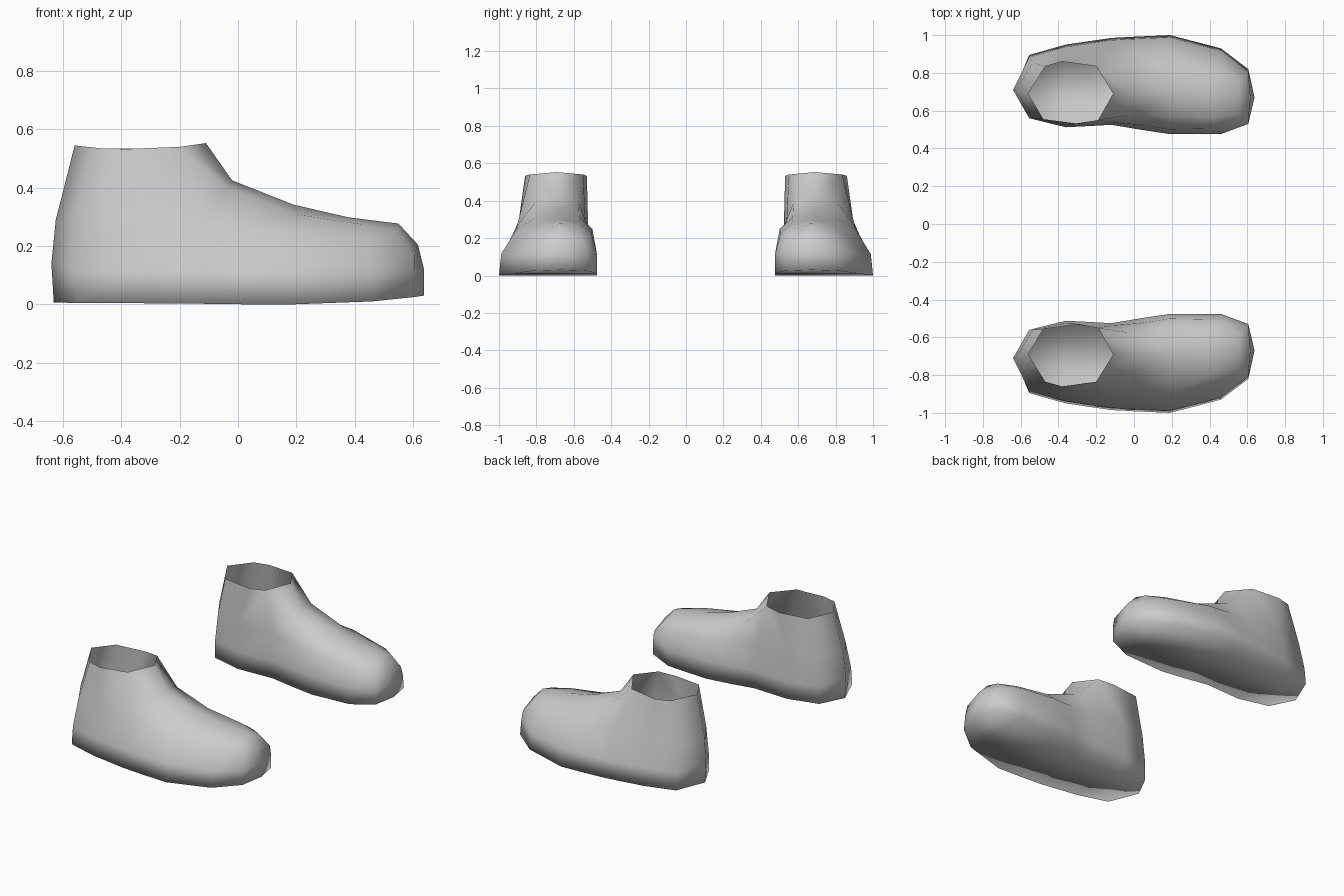
import bpy, bmesh

if "Cube" in bpy.data.objects:
    bpy.data.objects.remove(bpy.data.objects["Cube"])

grey = bpy.data.materials.new("plain grey")
grey.diffuse_color = (0.6, 0.6, 0.6, 1)
grey.use_nodes = True
grey.node_tree.nodes["Principled BSDF"].inputs["Base Color"].default_value = grey.diffuse_color

# Stations from heel to toe: x, sole height, outer y, inner y, height of the upper loop
STATIONS = [
    (-0.555, 0.005, 0.895, 0.56, 0.29),
    (-0.36, 0.004, 0.95, 0.512, 0.29),
    (-0.12, 0.002, 0.985, 0.525, 0.28),
    (0.03, 0.0, 0.993, 0.50, 0.265),
    (0.19, 0.0, 1.0, 0.476, 0.25),
    (0.46, 0.01, 0.93, 0.476, 0.225),
    (0.605, 0.025, 0.82, 0.53, 0.17),
]
# Upper loop inset (outer, inner) per station
INSET = [(0.04, 0.0), (0.055, 0.012), (0.085, 0.012), (0.09, 0.025),
         (0.095, 0.025), (0.085, 0.03), (0.03, 0.01)]
# Collar and instep points per station: outer then inner
OUTER_TOP = [(-0.47, 0.835, 0.535), (-0.38, 0.86, 0.533), (-0.20, 0.835, 0.54),
             (-0.04, 0.80, 0.40), (0.19, 0.80, 0.31), (0.42, 0.785, 0.275), (0.55, 0.76, 0.25)]
INNER_TOP = [(-0.48, 0.555, 0.535), (-0.29, 0.53, 0.533), (-0.19, 0.55, 0.54),
             (-0.03, 0.575, 0.39), (0.19, 0.57, 0.31), (0.42, 0.565, 0.275), (0.55, 0.58, 0.25)]
# Instep ridge from collar front to toe cap
RIDGE = [(-0.11, 0.69, 0.553), (-0.02, 0.69, 0.425), (0.19, 0.69, 0.342),
         (0.38, 0.68, 0.298), (0.55, 0.67, 0.277)]
HEEL = [(-0.632, 0.71, 0.006), (-0.64, 0.71, 0.14), (-0.625, 0.705, 0.29), (-0.56, 0.69, 0.545)]
TOE = [(0.638, 0.67, 0.03), (0.638, 0.67, 0.12), (0.617, 0.67, 0.205), RIDGE[-1]]


def side_column(i, outer):
    x, zb, yo, yi, zu = STATIONS[i]
    y, sign = (yo, -1) if outer else (yi, 1)
    inset = INSET[i][0 if outer else 1]
    lean = 0.012 if outer else 0.0
    xu = x + (0.02 if i == 0 else 0)
    top = (OUTER_TOP if outer else INNER_TOP)[i]
    return [(x, y, zb), (x, y + sign * lean, 0.115),
            (xu, y + sign * inset, zu), top]


def build_shoe(name, mirror):
    bm = bmesh.new()
    cache = {}

    def vert(p):
        if p not in cache:
            cache[p] = bm.verts.new((p[0], p[1] * mirror, p[2]))
        return cache[p]

    def face(*pts):
        vs = list(dict.fromkeys(vert(p) for p in pts))
        if len(vs) > 2:
            bm.faces.new(vs)

    n = len(STATIONS)
    sides = [[side_column(i, o) for i in range(n)] for o in (True, False)]
    for cols in sides:
        # side wall from heel to toe
        wall = [HEEL] + cols + [TOE]
        for a, b in zip(wall, wall[1:]):
            for k in range(3):
                face(a[k], b[k], b[k + 1], a[k + 1])
        # instep between the shoulder and the ridge
        for j in range(4):
            face(cols[j + 2][3], cols[j + 3][3], RIDGE[j + 1], RIDGE[j])

    # sole
    out, inn = sides
    face(HEEL[0], out[0][0], inn[0][0])
    for i in range(n - 1):
        face(out[i][0], out[i + 1][0], inn[i + 1][0], inn[i][0])
    face(TOE[0], inn[-1][0], out[-1][0])

    bmesh.ops.recalc_face_normals(bm, faces=bm.faces)
    # make the sole face downwards
    sole = min(bm.faces, key=lambda f: f.calc_center_median().z)
    if sole.normal.z > 0:
        bmesh.ops.reverse_faces(bm, faces=bm.faces)
    for f in bm.faces:
        f.smooth = True
    mesh = bpy.data.meshes.new(name)
    bm.to_mesh(mesh)
    bm.free()
    mesh.materials.append(grey)
    ob = bpy.data.objects.new(name, mesh)
    bpy.context.collection.objects.link(ob)


build_shoe("left_shoe", 1)
build_shoe("right_shoe", -1)
